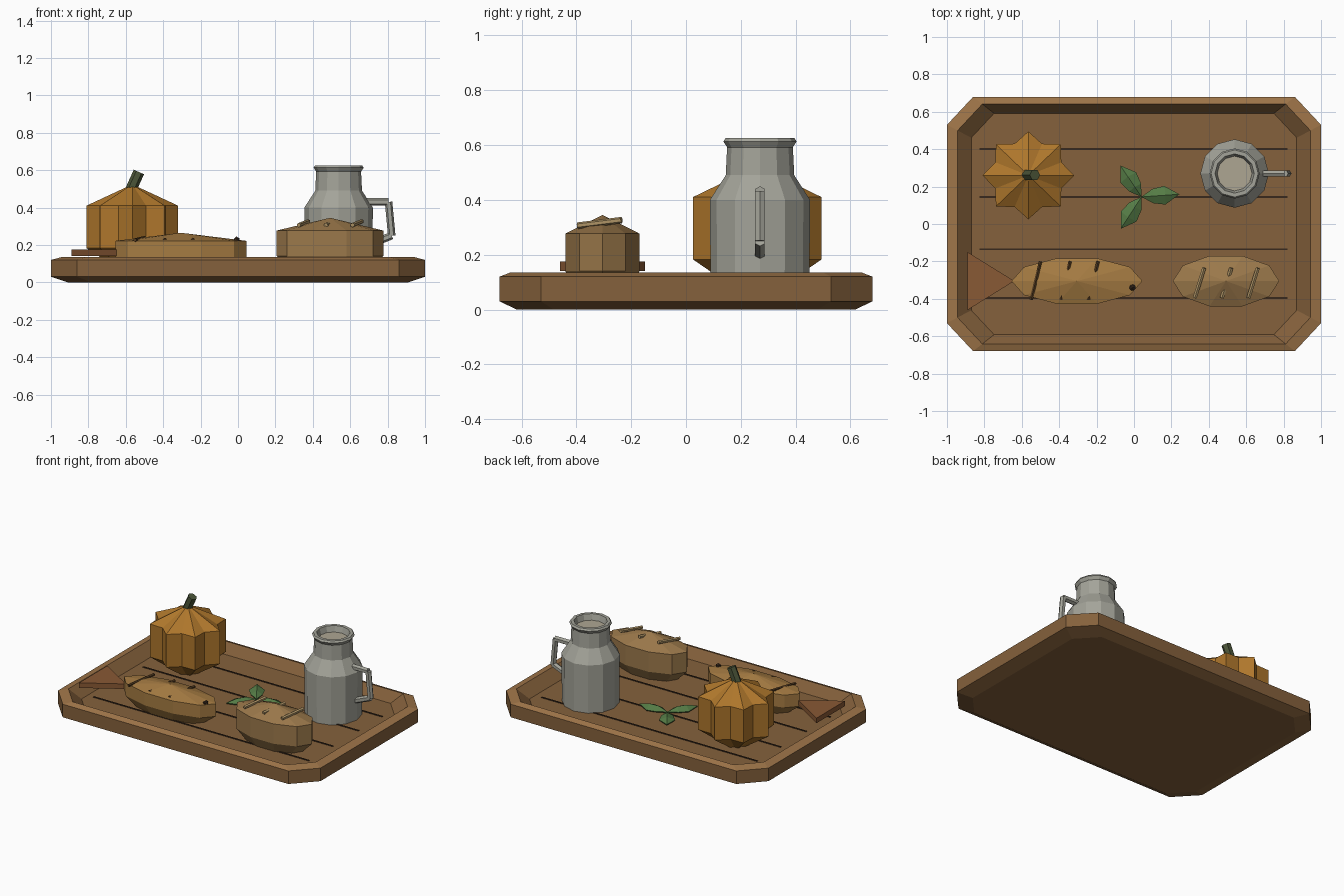
import bpy, bmesh
from math import sin, cos, pi, radians
from mathutils import Vector, Matrix

if "Cube" in bpy.data.objects:
    bpy.data.objects.remove(bpy.data.objects["Cube"])


def material(name, r, g, b):
    m = bpy.data.materials.new(name)
    m.diffuse_color = (r, g, b, 1)
    m.use_nodes = True
    m.node_tree.nodes["Principled BSDF"].inputs["Base Color"].default_value = m.diffuse_color
    return m


WOOD = material("board_wood", .235, .12, .045)
RIM = material("rim_wood", .34, .175, .065)
DARK = material("dark_wood", .04, .022, .012)
SLASH = material("slash_brown", .09, .045, .015)
ORANGE = material("pumpkin_skin", .43, .185, .025)
STEM = material("stem_green", .07, .09, .04)
METAL = material("pewter", .37, .37, .32)
CREAM = material("milk", .42, .38, .29)
FISH = material("fish_skin", .38, .20, .055)
TAIL = material("tail_brown", .25, .10, .035)
CRUST = material("crust", .33, .19, .07)
SCORE = material("crust_score", .42, .29, .13)
LEAF = material("leaf_green", .09, .20, .06)
FLOOR = .07


def make(name, bm, mat):
    bmesh.ops.recalc_face_normals(bm, faces=bm.faces[:])
    me = bpy.data.meshes.new(name)
    bm.to_mesh(me)
    bm.free()
    me.materials.append(mat)
    ob = bpy.data.objects.new(name, me)
    bpy.context.collection.objects.link(ob)
    return ob


def ellipse(n, rx=1, ry=1, dip=1):
    """n-gon outline; dip scales every second point to make ribs."""
    return [(rx * cos(2 * pi * i / n) * (dip if i % 2 else 1),
             ry * sin(2 * pi * i / n) * (dip if i % 2 else 1)) for i in range(n)]


def loft(name, outline, rings, mat, at=(0, 0)):
    """Stack scaled copies of an outline; scale 0 closes to a point."""
    bm = bmesh.new()
    prev = None
    for k, (s, z) in enumerate(rings):
        if s == 0:
            cur = [bm.verts.new((*at, z))] * len(outline)
        else:
            cur = [bm.verts.new((at[0] + x * s, at[1] + y * s, z)) for x, y in outline]
        if prev:
            for i in range(len(outline)):
                j = (i + 1) % len(outline)
                bm.faces.new(list(dict.fromkeys((prev[i], prev[j], cur[j], cur[i]))))
        if s and k in (0, len(rings) - 1):
            bm.faces.new(cur)
        prev = cur
    return make(name, bm, mat)


def rod(name, a, b, r, mat, sides=6):
    a, b = Vector(a), Vector(b)
    d = b - a
    bm = bmesh.new()
    bmesh.ops.create_cone(bm, cap_ends=True, segments=sides, radius1=r, radius2=r, depth=d.length,
                          matrix=Matrix.Translation((a + b) / 2) @ d.to_track_quat('Z', 'Y').to_matrix().to_4x4())
    return make(name, bm, mat)


# Tray with clipped corners, sloped lighter rim and sunken floor
corner = [(1, -.53), (1, .53), (.86, .68), (-.86, .68), (-1, .53), (-1, -.53), (-.86, -.68), (.86, -.68)]
tray = loft("tray", corner, [(.91, 0), (1, .03), (1, .12), (.943, .135), (.87, FLOOR)], WOOD)
tray.data.materials.append(RIM)
for p in tray.data.polygons:
    if p.center.z > .121:
        p.material_index = 1
for i, y in enumerate((-.395, -.135, .145, .40)):
    loft(f"plank_groove_{i}", [(-.825, -.005), (.82, -.005), (.82, .005), (-.825, .005)],
         [(1, FLOOR - .004), (1, FLOOR + .004)], DARK, (0, y))

# Ribbed pumpkin and its leaning stem
loft("pumpkin", ellipse(16, .245, .235, .78),
     [(.3, FLOOR), (1, .183), (1, .41), (.12, .51)], ORANGE, (-.565, .26))
rod("pumpkin_stem", (-.575, .262, .49), (-.53, .262, .59), .03, STEM)

# Jug: body, hollow mouth, milk and handle
JUG = (.538, .27)
loft("jug", ellipse(12),
     [(.18, FLOOR), (.183, .40), (.125, .49), (.12, .592), (.134, .613), (.126, .625),
      (.105, .625), (.092, .58)], METAL, JUG)
loft("jug_milk", ellipse(12), [(.092, .575), (.093, .585)], CREAM, JUG)
path = [(.64, .43), (.805, .43), (.822, .25), (.70, .20)]
for i in range(3):
    (xa, za), (xb, zb) = path[i:i + 2]
    rod(f"jug_handle_{i}", (xa, JUG[1], za), (xb, JUG[1], zb), .02, METAL)

# Fish: domed body, tail, eye and dark slashes
loft("fish_body", ellipse(10, .35, .128), [(.75, FLOOR), (1, .135), (1, .222), (0, .265)], FISH, (-.305, -.305))
loft("fish_tail", [(-.89, -.46), (-.64, -.305), (-.89, -.15)], [(1, .14), (1, .175)], TAIL)
bm = bmesh.new()
bmesh.ops.create_icosphere(bm, subdivisions=1, radius=.019, matrix=Matrix.Translation((-.008, -.34, .226)))
make("fish_eye", bm, DARK)
for i, x in enumerate((-.525, -.367, -.217)):
    rod(f"fish_slash_{i}", (x - .025, -.405, .226), (x + .025, -.2, .238), .01, SLASH)

# Loaf with three raised scores
loft("loaf", ellipse(10, .285, .142), [(.75, FLOOR), (1, .14), (1, .277), (0, .345)], CRUST, (.492, -.305))
for i, x in enumerate((.35, .495, .637)):
    rod(f"loaf_score_{i}", (x - .025, -.395, .306), (x + .025, -.235, .326), .012, SCORE)

# Sprig of three folded leaves
for i, ang in enumerate((4, 124, 237)):
    bm = bmesh.new()
    rib = [bm.verts.new((x, 0, z)) for x, z in ((0, .012), (.065, .038), (.13, .038), (.203, .02))]
    for side in (-1, 1):
        edge = [bm.verts.new((x, side * y, .015)) for x, y in ((.06, .038), (.125, .05))]
        bm.faces.new((rib[0], rib[1], edge[0]))
        bm.faces.new((rib[1], rib[2], edge[1], edge[0]))
        bm.faces.new((rib[2], rib[3], edge[1]))
    leaf = make(f"leaf_{i}", bm, LEAF)
    leaf.location = (.04, .145, FLOOR)
    leaf.rotation_euler.z = radians(ang)
    leaf.modifiers.new("thickness", 'SOLIDIFY').thickness = .008
